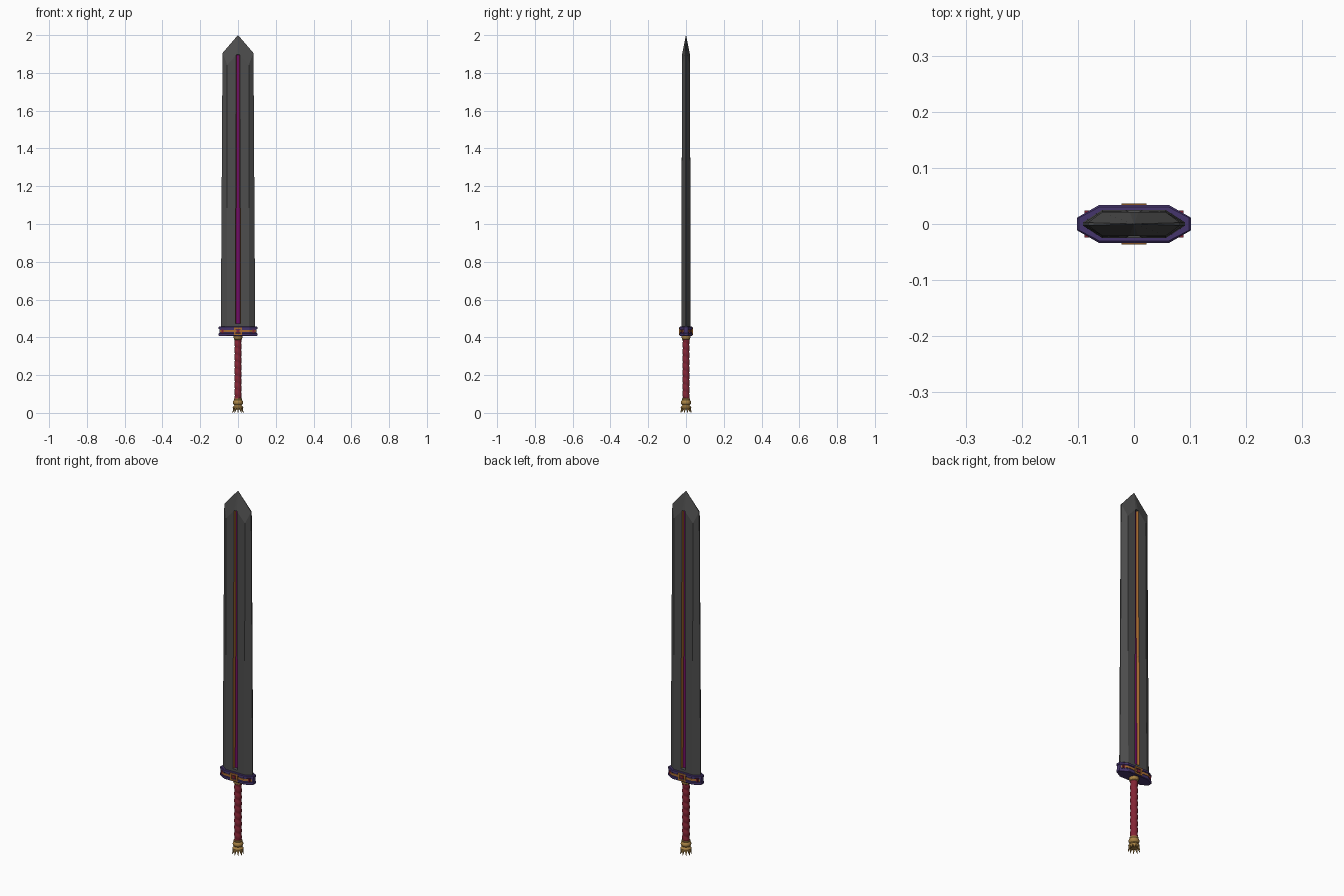
import bpy, bmesh, math
from mathutils import Matrix

if "Cube" in bpy.data.objects:
    bpy.data.objects.remove(bpy.data.objects["Cube"])


def material(name, rgb):
    m = bpy.data.materials.new(name)
    m.diffuse_color = (*rgb, 1)
    m.use_nodes = True
    m.node_tree.nodes["Principled BSDF"].inputs["Base Color"].default_value = m.diffuse_color
    return m


STEEL = material("dark steel", (0.075, 0.075, 0.075))
MAGENTA = material("magenta inlay", (0.17, 0.004, 0.13))
ORANGE = material("orange trim", (0.40, 0.15, 0.03))
PURPLE = material("purple guard", (0.06, 0.035, 0.15))
CRIMSON = material("crimson wrap", (0.23, 0.018, 0.035))
GOLD = material("old gold", (0.40, 0.23, 0.06))


def finish(name, bm, mats, smooth=None):
    bmesh.ops.recalc_face_normals(bm, faces=bm.faces)
    me = bpy.data.meshes.new(name)
    bm.to_mesh(me)
    bm.free()
    for m in mats:
        me.materials.append(m)
    ob = bpy.data.objects.new(name, me)
    bpy.context.collection.objects.link(ob)
    if smooth:
        bpy.context.view_layer.objects.active = ob
        ob.select_set(True)
        bpy.ops.object.shade_smooth_by_angle(angle=math.radians(smooth))
        ob.select_set(False)
    return ob


def loft(bm, rings, rule=lambda ring, side: 0):
    """Skin a stack of closed rings, capped at both ends."""
    loops = [[bm.verts.new(p) for p in r] for r in rings]
    n = len(loops[0])
    for k in range(len(loops) - 1):
        for i in range(n):
            j = (i + 1) % n
            f = bm.faces.new((loops[k][i], loops[k][j], loops[k + 1][j], loops[k + 1][i]))
            f.material_index = rule(k, i)
    bm.faces.new(loops[0][::-1])
    bm.faces.new(loops[-1])


def circle(r, z, n=16):
    return [(r * math.cos(2 * math.pi * i / n), r * math.sin(2 * math.pi * i / n), z) for i in range(n)]


def lathe(name, profile, mat, smooth=40):
    bm = bmesh.new()
    loft(bm, [circle(r, z) for r, z in profile])
    return finish(name, bm, [mat], smooth)


# Blade: bevelled section with a tapering groove down both faces
def blade_ring(z, half, flat, thick, groove, depth, peak=0):
    q = [(half, 0.003 * thick / 0.025), (flat, thick), (groove, thick), (groove * 0.8, thick - depth)]
    top = q + [(-x, y) for x, y in q[::-1]]
    # peak tilts the flat part of the ring into an inverted V
    return [(x, y, z - (peak * abs(x) if abs(x) < half else 0.0))
            for x, y in top + [(-x, -y) for x, y in top]]


def blade_at(z, groove, depth, peak=0):
    t = (z - 0.44) / (1.905 - 0.44)
    return blade_ring(z, 0.091 - 0.009 * t, 0.057, 0.025 - 0.004 * t, groove, depth, peak)


def groove_colour(ring, side):
    if not 2 <= ring <= 4:
        return 0
    return {2: 2, 3: 1, 4: 2}.get(side % 8, 0)


bm = bmesh.new()
loft(bm, [
    blade_at(0.44, 0.0145, 0), blade_at(0.472, 0.0145, 0), blade_at(0.474, 0.0145, 0.017),
    blade_at(1.08, 0.0135, 0.017), blade_at(1.085, 0.0115, 0.017),
    blade_at(1.903, 0.0095, 0.015, 1.1), blade_at(1.905, 0.0095, 0, 1.1),
    blade_ring(2.0, 0.0006, 0.0004, 0.0004, 0.0002, 0)], groove_colour)
finish("blade", bm, [STEEL, MAGENTA, ORANGE])


# Guard: stretched octagon with flanges at top and bottom
def octagon(z, s, e=None):
    q = [(0.102 - (s if e is None else e), 0.011), (0.062, 0.034 - s)]
    top = q + [(-x, y) for x, y in q[::-1]]
    return [(x, y, z) for x, y in top + [(-x, -y) for x, y in top]]


bm = bmesh.new()
loft(bm, [octagon(z, s) for z, s in [
    (0.407, 0.003), (0.410, 0.0), (0.421, 0.0), (0.423, 0.003),
    (0.443, 0.003), (0.445, 0.0), (0.455, 0.0), (0.458, 0.004)]])
finish("guard", bm, [PURPLE])

# Trim runs along the faces and stays inside the end caps
bm = bmesh.new()
loft(bm, [octagon(0.4275, 0.001, 0.0035), octagon(0.4385, 0.001, 0.0035)])
finish("guard_trim_band", bm, [ORANGE])


def box(bm, size, pos):
    bmesh.ops.create_cube(bm, size=1, matrix=Matrix.Translation(pos) @ Matrix.Diagonal((*size, 1)))


# Square emblem frames and studs on both guard faces
bm = bmesh.new()
for s in (-1, 1):
    for z in (0.416, 0.449):
        box(bm, (0.044, 0.006, 0.008), (0, s * 0.0335, z))
    for x in (-0.018, 0.018):
        box(bm, (0.008, 0.006, 0.041), (x, s * 0.0335, 0.4325))
finish("guard_emblem_frames", bm, [ORANGE])

bm = bmesh.new()
for s in (-1, 1):
    box(bm, (0.016, 0.005, 0.016), (0, s * 0.033, 0.4325))
finish("guard_centre_studs", bm, [CRIMSON])

bm = bmesh.new()
for s in (-1, 1):
    for x in (-0.083, 0.083):
        box(bm, (0.010, 0.008, 0.018), (x, s * 0.0205, 0.4325))
finish("guard_side_studs", bm, [CRIMSON])

# Grip with spiral wrap
bm = bmesh.new()
rings = []
for k in range(81):
    z = 0.07 + 0.325 * k / 80
    ring = []
    for i in range(20):
        a = 2 * math.pi * i / 20
        r = 0.0165 + 0.003 * abs(math.sin(math.pi * z / 0.037 + a / 2))
        ring.append((r * math.cos(a), r * math.sin(a), z))
    rings.append(ring)
loft(bm, rings)
finish("grip_wrap", bm, [CRIMSON], 40)

# Gold collar under the guard
lathe("collar", [(0.018, 0.386), (0.022, 0.39), (0.022, 0.396), (0.025, 0.403), (0.025, 0.409)], GOLD)

# Pommel
lathe("pommel", [(0.018, 0.018), (0.027, 0.022), (0.028, 0.031), (0.020, 0.038), (0.019, 0.042),
                 (0.025, 0.047), (0.027, 0.055), (0.025, 0.063), (0.020, 0.068), (0.022, 0.071),
                 (0.022, 0.075), (0.017, 0.078)], GOLD)

# Crown of outward claws below the pommel
bm = bmesh.new()
for i in range(10):
    turn = Matrix.Rotation(2 * math.pi * (i + 0.5) / 10, 4, 'Z')
    rings = [(0.023, 0.005, 0.030), (0.025, 0.004, 0.015), (0.030, 0.0008, 0.0)]
    old = set(bm.verts)
    loft(bm, [[(r - w, -w, z), (r + w * 0.5, -w, z), (r + w * 0.5, w, z), (r - w, w, z)]
              for r, w, z in rings])
    bmesh.ops.transform(bm, matrix=turn, verts=[v for v in bm.verts if v not in old])
finish("pommel_claws", bm, [GOLD])
